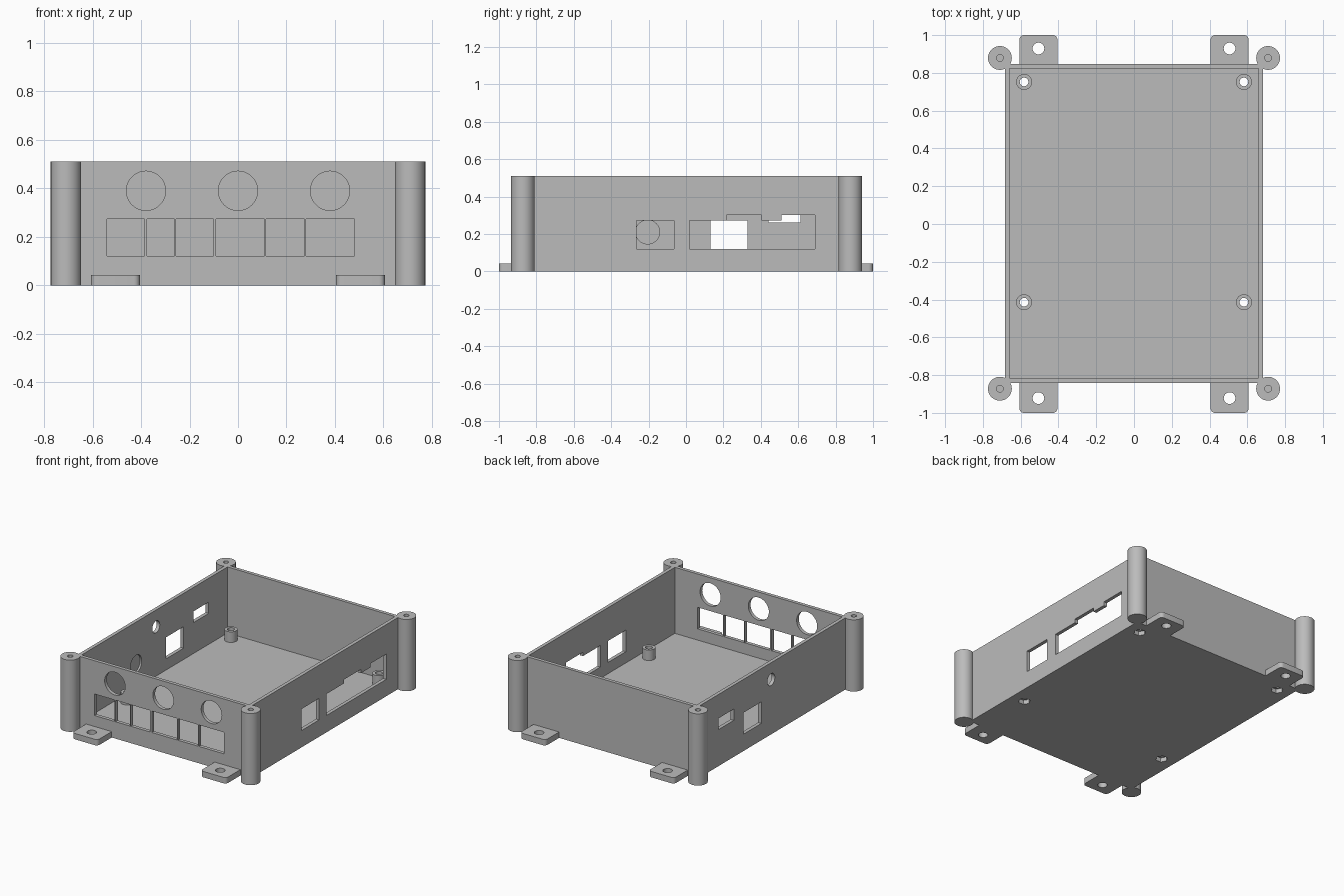
import bpy
import bmesh
from math import cos, sin, pi, radians

old = bpy.data.objects.get("Cube")
if old:
    bpy.data.objects.remove(old, do_unlink=True)

grey = bpy.data.materials.new("plain grey")
grey.use_nodes = True
grey.diffuse_color = (0.5, 0.5, 0.5, 1)
grey.node_tree.nodes["Principled BSDF"].inputs["Base Color"].default_value = (0.5, 0.5, 0.5, 1)

# Main dimensions
W, FRONT, BACK, H = 0.684, -0.841, 0.848, 0.51
WALL, FLOOR = 0.025, 0.04


def rect(a0, a1, b0, b1):
    return [(a0, b0), (a1, b0), (a1, b1), (a0, b1)]


def circle(a, b, r, n=48):
    return [(a + r * cos(2 * pi * i / n), b + r * sin(2 * pi * i / n)) for i in range(n)]


def prism(name, outline, axis, lo, hi):
    """Extrude a flat outline along an axis from lo to hi."""
    place = {"x": lambda a, b, h: (h, a, b),
             "y": lambda a, b, h: (a, h, b),
             "z": lambda a, b, h: (a, b, h)}[axis]
    bm = bmesh.new()
    rings = [[bm.verts.new(place(a, b, h)) for a, b in outline] for h in (lo, hi)]
    bm.faces.new(rings[0])
    bm.faces.new(rings[1])
    n = len(outline)
    for i in range(n):
        j = (i + 1) % n
        bm.faces.new((rings[0][i], rings[0][j], rings[1][j], rings[1][i]))
    bmesh.ops.recalc_face_normals(bm, faces=bm.faces)
    mesh = bpy.data.meshes.new(name)
    bm.to_mesh(mesh)
    bm.free()
    mesh.materials.append(grey)
    obj = bpy.data.objects.new(name, mesh)
    bpy.context.collection.objects.link(obj)
    return obj


def activate(obj):
    bpy.ops.object.select_all(action="DESELECT")
    obj.select_set(True)
    bpy.context.view_layer.objects.active = obj


def cut(obj, outline, axis, lo, hi):
    """Subtract an extruded outline from an object."""
    cutter = prism("cutter", outline, axis, lo, hi)
    activate(obj)
    mod = obj.modifiers.new("cut", "BOOLEAN")
    mod.operation, mod.solver, mod.object = "DIFFERENCE", "EXACT", cutter
    bpy.ops.object.modifier_apply(modifier=mod.name)
    bpy.data.objects.remove(cutter, do_unlink=True)


def smooth(obj):
    activate(obj)
    bpy.ops.object.shade_smooth_by_angle(angle=radians(30))


# Open tray
case = prism("case", rect(-W, W, FRONT, BACK), "z", 0, H)
cut(case, rect(-W + WALL, W - WALL, FRONT + WALL, BACK - WALL), "z", FLOOR, H + 0.1)

# Front wall: row of sockets and three round holes
low, high = 0.12, 0.273
for a, b in ((-0.54, -0.385), (-0.375, -0.263), (-0.256, -0.102),
             (-0.09, 0.109), (0.116, 0.274), (0.281, 0.48)):
    cut(case, rect(a, b, low, high), "y", FRONT - 0.1, FRONT + 0.1)
for x in (-0.38, 0, 0.38):
    cut(case, circle(x, 0.39, 0.081), "y", FRONT - 0.1, FRONT + 0.1)

# Left wall: one window and one stepped opening
cut(case, rect(-0.265, -0.065, low, high), "x", W - 0.1, W + 0.1)
stepped = [(0.02, low), (0.69, low), (0.69, 0.3), (0.51, 0.3), (0.51, high),
           (0.405, high), (0.405, 0.3), (0.217, 0.3), (0.217, high), (0.02, high)]
cut(case, stepped, "x", W - 0.1, W + 0.1)

# Right wall: two windows, a small hole and a blind inner recess
for outline in (rect(0.13, 0.33, low, high), rect(0.44, 0.612, 0.26, 0.34),
                circle(0.02, 0.39, 0.042)):
    cut(case, outline, "x", -W - 0.1, -W + 0.1)
cut(case, circle(-0.205, 0.21, 0.064), "x", -W + WALL / 2, -W + 0.1)

# Board standoffs with through holes and hexagonal nut pockets
for sx, side in ((1, "left"), (-1, "right")):
    for y, end in ((-0.414, "front"), (0.752, "back")):
        x = 0.582 * sx
        standoff = prism(f"standoff_{end}_{side}", circle(x, y, 0.042, 32), "z", FLOOR, 0.115)
        for part in (standoff, case):
            cut(part, circle(x, y, 0.023, 24), "z", -0.1, 0.2)
        cut(case, circle(x, y, 0.04, 6), "z", -0.1, 0.03)
        smooth(standoff)
smooth(case)

# Corner screw posts and mounting tabs
for sx, side in ((1, "left"), (-1, "right")):
    for sy, end, wall in ((-1, "front", FRONT), (1, "back", BACK)):
        x, y = 0.71 * sx, wall + 0.031 * sy
        post = prism(f"post_{end}_{side}", circle(x, y, 0.063), "z", 0, H)
        cut(post, rect(-W, W, FRONT, BACK), "z", -0.1, H + 0.1)
        cut(post, circle(x, y, 0.018, 20), "z", 0.2, H + 0.1)
        smooth(post)

        r, a0, a1 = 0.025, 0.405, 0.607
        outline = [(a0, wall), (a1, wall)]
        for cx, start in ((a1 - r, 0), (a0 + r, pi / 2)):
            for i in range(7):
                t = start + i * pi / 12
                outline.append((cx + r * cos(t), sy * (1 - r + r * sin(t))))
        outline = [(sx * a, b) for a, b in outline]
        tab = prism(f"tab_{end}_{side}", outline, "z", 0, 0.042)
        cut(tab, circle(0.506 * sx, wall + 0.081 * sy, 0.031, 32), "z", -0.1, 0.2)
        smooth(tab)
